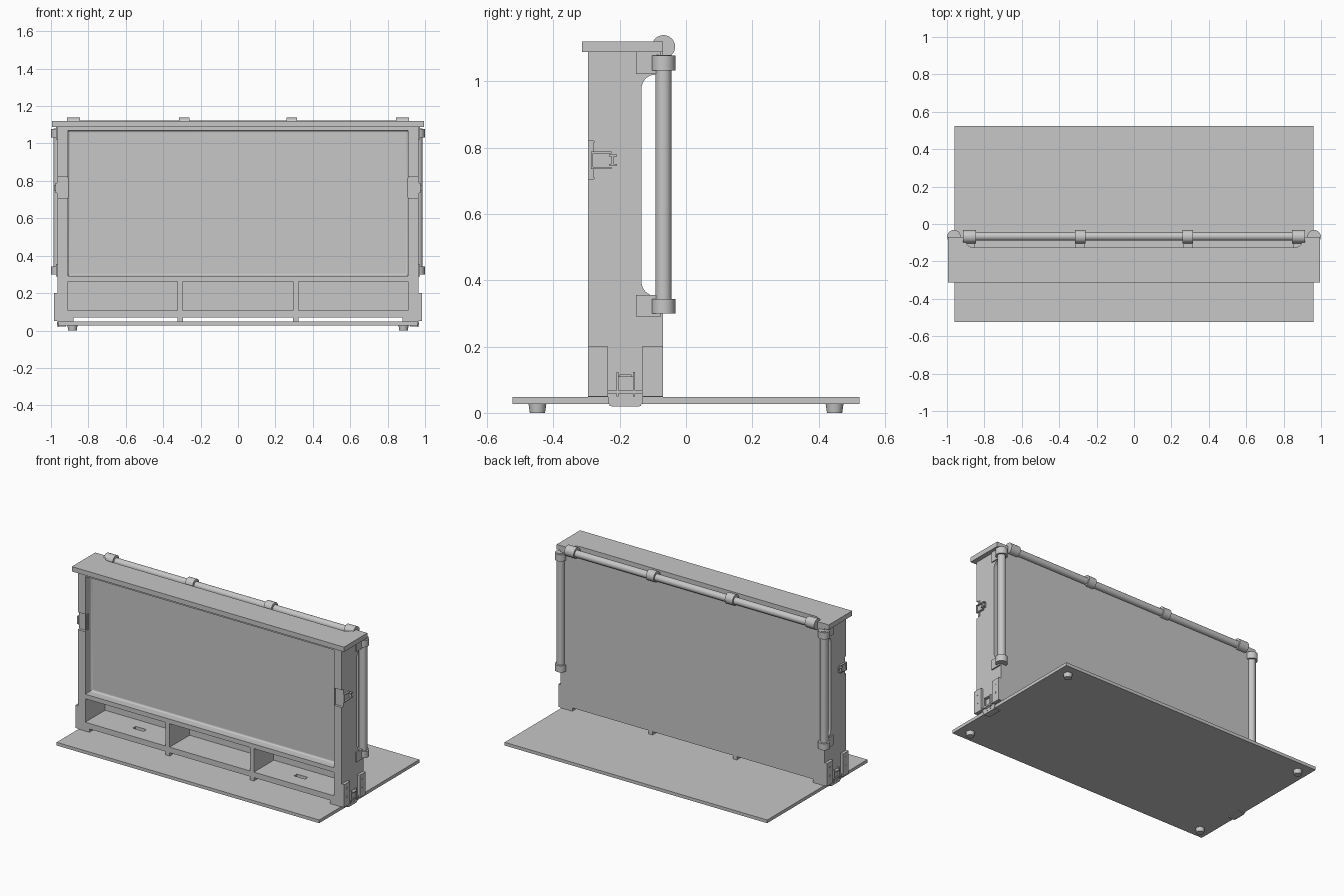
import bpy, bmesh, math
from mathutils import Vector, Matrix

old = bpy.data.objects.get("Cube")
if old:
    bpy.data.objects.remove(old, do_unlink=True)

GREY = (0.57, 0.57, 0.57, 1)
mat = bpy.data.materials.new("plain_grey")
mat.use_nodes = True
mat.diffuse_color = GREY
mat.node_tree.nodes["Principled BSDF"].inputs["Base Color"].default_value = GREY


def finish(name, bm, smooth=False):
    bmesh.ops.recalc_face_normals(bm, faces=bm.faces)
    mesh = bpy.data.meshes.new(name)
    bm.to_mesh(mesh)
    bm.free()
    mesh.materials.append(mat)
    ob = bpy.data.objects.new(name, mesh)
    bpy.context.collection.objects.link(ob)
    if smooth:
        bpy.ops.object.select_all(action='DESELECT')
        ob.select_set(True)
        bpy.context.view_layer.objects.active = ob
        bpy.ops.object.shade_smooth_by_angle()
    return ob


def box(name, x, y, z):
    """Box from (min, max) pairs."""
    bm = bmesh.new()
    bmesh.ops.create_cube(bm, size=1)
    for v in bm.verts:
        v.co = Vector([(r[0] + r[1]) / 2 + c * abs(r[1] - r[0]) for r, c in zip((x, y, z), v.co)])
    return finish(name, bm)


def rod(name, a, b, r, r2=None, sides=32):
    """Cylinder or cone between two points."""
    a, b = Vector(a), Vector(b)
    bm = bmesh.new()
    turn = (b - a).to_track_quat('Z', 'Y').to_matrix().to_4x4()
    bmesh.ops.create_cone(bm, cap_ends=True, segments=sides, radius1=r, radius2=r2 or r,
                          depth=(b - a).length, matrix=Matrix.Translation((a + b) / 2) @ turn)
    return finish(name, bm, True)


def prism(name, pts, axis, lo, hi):
    """Extrude an outline along x (points are y,z) or z (points are x,y)."""
    bm = bmesh.new()
    place = (lambda p: (lo, *p)) if axis == 'x' else (lambda p: (*p, lo))
    face = bm.faces.new([bm.verts.new(place(p)) for p in pts])
    out = bmesh.ops.extrude_face_region(bm, geom=[face])
    move = Vector((hi - lo, 0, 0)) if axis == 'x' else Vector((0, 0, hi - lo))
    bmesh.ops.translate(bm, vec=move, verts=[g for g in out["geom"] if isinstance(g, bmesh.types.BMVert)])
    return finish(name, bm, True)


def arc(cx, cy, r, start, end, n=8):
    return [(cx + r * math.cos(math.radians(start + (end - start) * i / n)),
             cy + r * math.sin(math.radians(start + (end - start) * i / n))) for i in range(n + 1)]


FRONT, MID, BACK = -0.295, -0.15, -0.07

# Base plate
box("base_plate", (-0.96, 0.96), (-0.523, 0.523), (0.027, 0.048))

# Top board, cut back behind the tube, with filleted ears
right = [(0.995, BACK), (0.9, BACK)] + arc(0.86, -0.085, 0.04, 0, -90)
board = [(0.995, -0.314)] + right + [(-x, y) for x, y in reversed(right)] + [(-0.995, -0.314)]
prism("top_board", board, 'z', 1.088, 1.12)

# Cabinet core: a thin back sheet with a hollow behind the front panel
box("back_panel", (-0.942, 0.942), (-0.088, BACK), (0.07, 1.085))
box("front_panel", (-0.91, 0.91), (-0.235, MID), (0.28, 1.09))
box("top_rail", (-0.91, 0.91), (FRONT, -0.235), (1.07, 1.09))
box("middle_rail", (-0.91, 0.91), (FRONT, -0.08), (0.262, 0.292))
floor = box("compartment_floor", (-0.91, 0.91), (FRONT, BACK), (0.07, 0.107))

# Slots through the floor of the outer compartments
for s in (-1, 1):
    cutter = box("slot_cutter", (s * 0.59 - 0.04, s * 0.59 + 0.04), (-0.2, -0.17), (0.06, 0.12))
    cutter.hide_render = True
    mod = floor.modifiers.new("slot", 'BOOLEAN')
    mod.operation = 'DIFFERENCE'
    mod.object = cutter
    bpy.context.view_layer.objects.active = floor
    bpy.ops.object.modifier_apply(modifier=mod.name)
    bpy.data.objects.remove(cutter, do_unlink=True)

# Hollow curved moulding lining the panel opening
bm = bmesh.new()
rings = []
for inset, y in [(0, FRONT)] + [(0.012 - d, y) for d, y in arc(0, -0.247, 0.012, 0, 90, 5)] + [(0.012, -0.234)]:
    x, low, high = 0.91 - inset, 0.292 + inset, 1.07 - inset
    rings.append([bm.verts.new(p) for p in ((-x, y, low), (x, y, low), (x, y, high), (-x, y, high))])
for a, b in zip(rings, rings[1:]):
    for i in range(4):
        j = (i + 1) % 4
        bm.faces.new((a[i], a[j], b[j], b[i]))
finish("opening_moulding", bm, True)

# Side outline: latch notch at the front, tube cutout at the back
side = ([(FRONT, 0.05), (BACK, 0.05), (BACK, 0.353)]
        + arc(-0.092, 0.395, 0.042, 270, 180) + arc(-0.092, 0.978, 0.042, 180, 90)
        + [(BACK, 1.02), (BACK, 1.09), (FRONT, 1.09),
           (FRONT, 0.82), (-0.278, 0.82), (-0.278, 0.705), (FRONT, 0.705)])

for s, word in ((-1, "right"), (1, "left")):
    def sbox(name, x, y, z):
        return box(word + "_" + name, sorted((s * x[0], s * x[1])), y, z)

    def srod(name, a, b, r, **kw):
        return rod(word + "_" + name, (s * a[0], *a[1:]), (s * b[0], *b[1:]), r, **kw)

    prism(word + "_side_panel", side, 'x', s * 0.91, s * 0.965)
    sbox("divider", (0.293, 0.323), (FRONT, -0.08), (0.1, 0.27))
    sbox("support", (0.293, 0.323), (FRONT, BACK), (0.045, 0.072))
    sbox("corner_block", (0.88, 0.965), (FRONT, BACK), (0.048, 0.072))

    # Rubber feet
    for y in (-0.448, 0.448):
        srod("foot", (0.885, y, 0), (0.885, y, 0.028), 0.023, r2=0.027)

    # Vertical side tube with end sockets
    tx, ty = 0.963, -0.068
    srod("side_tube", (tx, ty, 0.31), (tx, ty, 1.079), 0.0245)
    for low, high, b0, b1 in ((0.3, 0.343, 0.29, 0.355), (1.033, 1.077, 1.022, 1.088)):
        srod("tube_socket", (tx, ty, low), (tx, ty, high), 0.036)
        sbox("socket_block", (0.925, 0.973), (-0.15, -0.075), (b0, b1))

    # Clips holding the top tube
    for x, w in ((0.288, 0.028), (0.879, 0.034)):
        srod("tube_clip", (x - w, ty, 1.104), (x + w, ty, 1.104), 0.035)
        sbox("clip_arm", (x - w + 0.004, x + w - 0.004), (-0.152, -0.075), (1.03, 1.086))

    # Upper side latch
    sbox("strike_plate", (0.905, 0.967), (-0.28, -0.265), (0.71, 0.815))
    sbox("latch_plate", (0.965, 0.969), (-0.285, -0.21), (0.745, 0.78))
    for z in (0.738, 0.785):
        sbox("latch_arm", (0.965, 0.976), (-0.285, -0.225), (z - 0.003, z + 0.003))
        sbox("latch_hook_lip", (0.965, 0.985), (-0.232, -0.208), (z * 0.6 + 0.3025, z * 0.6 + 0.3075))
    sbox("latch_front", (0.965, 0.976), (-0.286, -0.28), (0.735, 0.788))
    sbox("latch_hook", (0.965, 0.985), (-0.224, -0.218), (0.747, 0.778))

    # Lower corner brackets with screws
    for y0, y1 in ((FRONT, -0.235), (-0.132, BACK)):
        sbox("bracket", (0.965, 0.983), (y0, y1), (0.05, 0.2))
        for z in (0.11, 0.166):
            srod("bracket_screw", (0.98, (y0 + y1) / 2, z), (0.985, (y0 + y1) / 2, z), 0.006, sides=16)

    # Lower latch hooked under the base plate
    sbox("lower_latch_plate", (0.965, 0.97), (-0.205, -0.16), (0.05, 0.11))
    for y in (-0.207, -0.157):
        sbox("lower_latch_arm", (0.965, 0.978), (y - 0.003, y + 0.003), (0.05, 0.123))
    sbox("lower_latch_hook", (0.965, 0.985), (-0.2, -0.165), (0.108, 0.115))
    sbox("lower_latch_crossbar", (0.965, 0.975), (-0.235, -0.13), (0.058, 0.068))
    plate = [(-0.235, 0.05), (-0.235, 0.03), (-0.225, 0.02), (-0.14, 0.02), (-0.13, 0.03), (-0.13, 0.05)]
    prism(word + "_catch_plate", plate, 'x', s * 0.96, s * 0.966)
    sbox("catch_flange", (0.92, 0.962), (-0.23, -0.135), (0.021, 0.028))
    for y in (-0.198, -0.167):
        srod("catch_screw", (0.964, y, 0.038), (0.969, y, 0.038), 0.006, sides=16)

# Long tube along the back of the top board
rod("top_tube", (-0.9, -0.066, 1.1), (0.9, -0.066, 1.1), 0.023)
